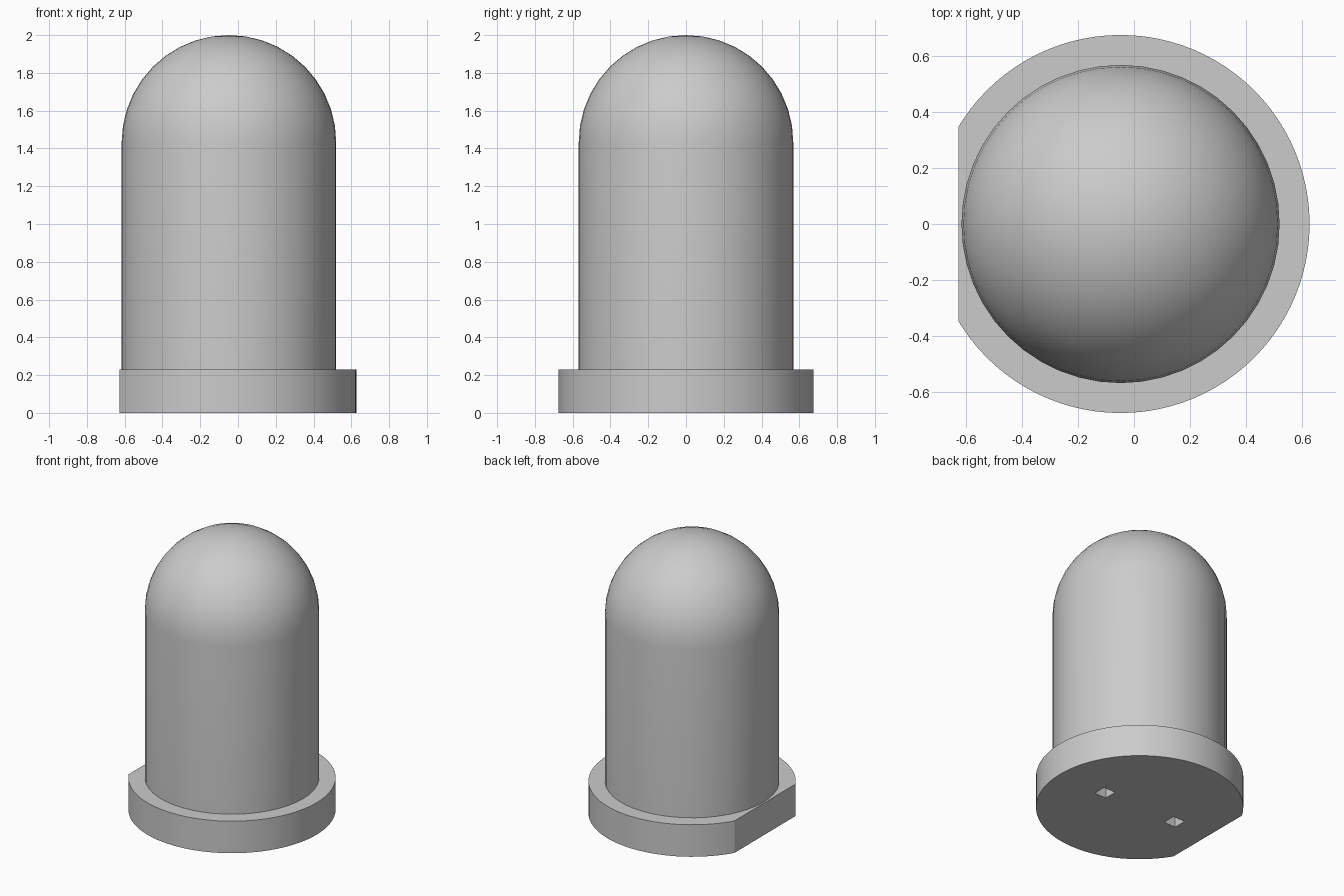
import bpy, bmesh, math
from mathutils import Matrix, Vector

cube = bpy.data.objects.get("Cube")
if cube:
    bpy.data.objects.remove(cube, do_unlink=True)

AXIS_X = -0.048
RIM_R, RIM_H = 0.675, 0.23
BODY_R, TOP = 0.568, 2.0
FLAT_X = -0.627

grey = bpy.data.materials.new("light_grey")
grey.use_nodes = True
colour = (0.6, 0.6, 0.6, 1)
grey.diffuse_color = colour
grey.node_tree.nodes["Principled BSDF"].inputs["Base Color"].default_value = colour


def make_object(name, bm):
    bmesh.ops.recalc_face_normals(bm, faces=bm.faces)
    mesh = bpy.data.meshes.new(name)
    bm.to_mesh(mesh)
    bm.free()
    mesh.materials.append(grey)
    obj = bpy.data.objects.new(name, mesh)
    bpy.context.collection.objects.link(obj)
    return obj


def activate(obj):
    bpy.ops.object.select_all(action='DESELECT')
    obj.select_set(True)
    bpy.context.view_layer.objects.active = obj


# Lens: a straight wall and a quarter circle, spun about the axis
spring = TOP - BODY_R
rings = 10
profile = [(0, RIM_H), (BODY_R, RIM_H)]
for i in range(rings + 1):
    a = math.pi / 2 * i / rings
    profile.append((BODY_R * math.cos(a), spring + BODY_R * math.sin(a)))
bm = bmesh.new()
points = [bm.verts.new((AXIS_X + r, 0, z)) for r, z in profile]
edges = [bm.edges.new(pair) for pair in zip(points, points[1:])]
bmesh.ops.spin(bm, geom=points + edges, cent=(AXIS_X, 0, 0), axis=(0, 0, 1),
               angle=math.tau, steps=48)
bmesh.ops.remove_doubles(bm, verts=bm.verts, dist=0.0001)
lens = make_object("domed_lens", bm)

# Base rim: a disc with one side sliced flat
bm = bmesh.new()
bmesh.ops.create_cone(bm, cap_ends=True, segments=96, radius1=RIM_R, radius2=RIM_R,
                      depth=RIM_H, matrix=Matrix.Translation((AXIS_X, 0, RIM_H / 2)))
cut = bmesh.ops.bisect_plane(bm, geom=bm.verts[:] + bm.edges[:] + bm.faces[:],
                             plane_co=(FLAT_X, 0, 0), plane_no=(-1, 0, 0),
                             clear_outer=True)
bmesh.ops.holes_fill(bm, edges=[e for e in bm.edges if e.is_boundary], sides=0)
rim = make_object("base_rim", bm)

# Two square lead sockets through the rim
bm = bmesh.new()
for side in (-1, 1):
    place = Matrix.Translation((AXIS_X + side * 0.295, 0, RIM_H / 2))
    bmesh.ops.create_cube(bm, size=1,
                          matrix=place @ Matrix.Diagonal((0.094, 0.094, 0.4, 1)))
cutter = make_object("socket_cutter", bm)
cutter.hide_render = True
activate(rim)
mod = rim.modifiers.new("sockets", 'BOOLEAN')
mod.operation = 'DIFFERENCE'
mod.solver = 'EXACT'
mod.object = cutter
bpy.ops.object.modifier_apply(modifier=mod.name)
bpy.data.objects.remove(cutter, do_unlink=True)

for part in (lens, rim):
    activate(part)
    bpy.ops.object.shade_smooth_by_angle(angle=math.radians(30))
